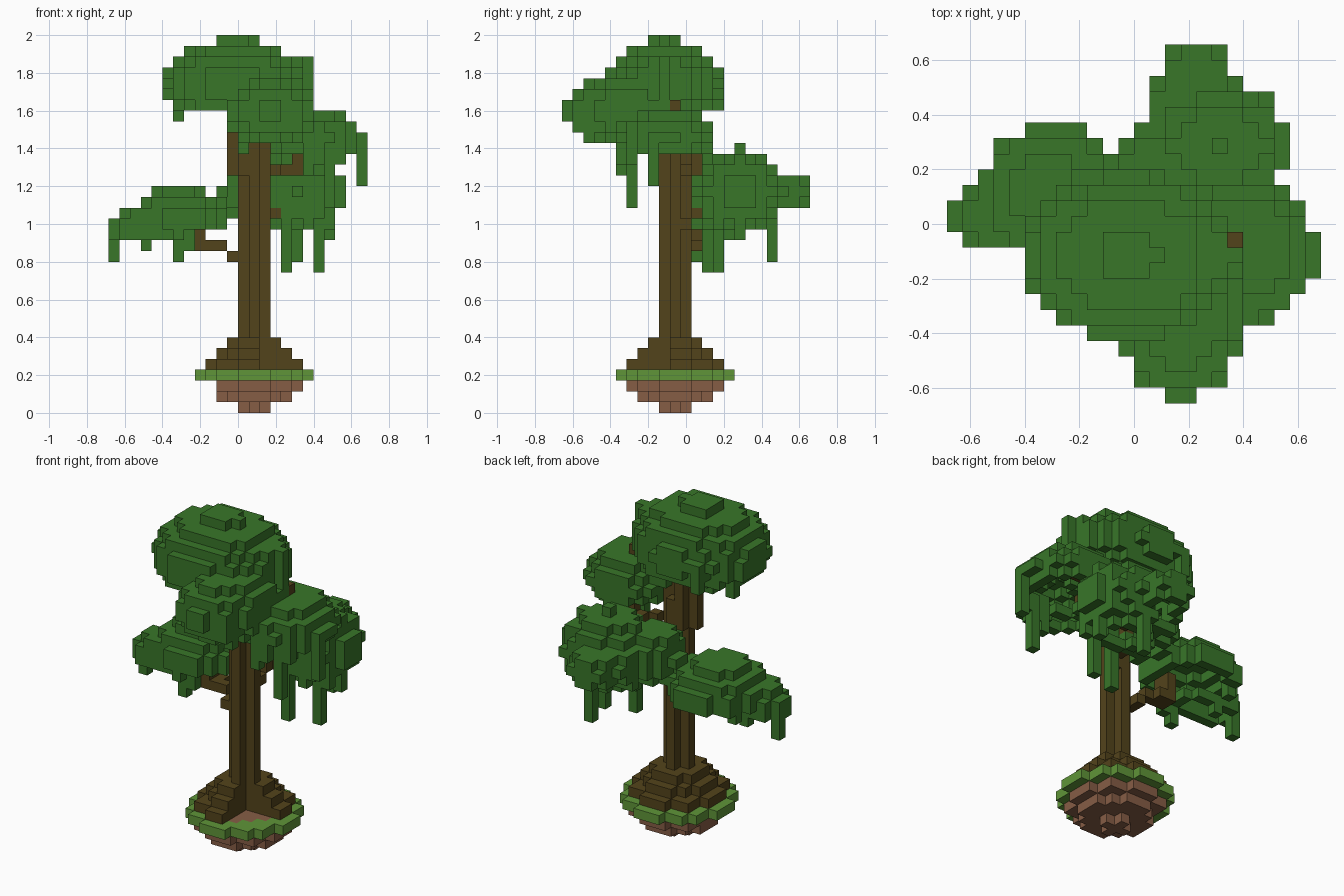
import bpy, bmesh, random
from mathutils import Vector, Matrix

random.seed(4)
if "Cube" in bpy.data.objects:
    bpy.data.objects.remove(bpy.data.objects["Cube"])

UNIT = 2 / 35                      # edge of one block
ORIGIN = Vector((12, 11.5, 0))     # grid point that sits at the world origin
AXIS_I, AXIS_J = 13, 10            # grid column of the trunk
SIDES = [axis * sign for axis in Matrix.Identity(3) for sign in (1, -1)]
DOWN = SIDES[-1]


def material(name, red, green, blue):
    colour = (red, green, blue, 1)
    mat = bpy.data.materials.new(name)
    mat.use_nodes = True
    mat.diffuse_color = colour
    shader = mat.node_tree.nodes["Principled BSDF"]
    shader.inputs["Base Color"].default_value = colour
    return mat


def neighbour(cell, direction):
    return tuple(round(c) for c in Vector(cell) + direction)


def disk(level, size, lean=0):
    """Round layer of blocks around the trunk; size 1 is a plus shape."""
    span = range(-size, size + 1)
    return {(AXIS_I + lean + a, AXIS_J + b, level) for a in span for b in span
            if Vector((a, b)).length <= size + 0.3}


def post(low, high, lean=0):
    """Upright stem with a plus-shaped section."""
    return set().union(*(disk(level, 1, lean) for level in range(low, high)))


def column(i, j, low, high):
    return {(i, j, level) for level in range(low, high)}


def branch(height, run, depth, rise):
    """Limb that leaves the trunk in a straight line and turns up at its tip."""
    start = Vector((AXIS_I, AXIS_J, height))
    end = start + Vector((run, depth, rise))
    steps = max(abs(run), abs(depth))
    limb = {tuple(round(c) for c in start.lerp(end, s / steps)) for s in range(steps + 1)}
    tip_i, tip_j, tip_k = (round(c) for c in end)
    return limb | column(tip_i, tip_j, tip_k, tip_k + 3)


def blob(centre, radii, below):
    """Ellipsoid of blocks cut flat a few layers below its centre."""
    ci, cj, ck = centre
    ri, rj, rk = radii
    return {(i, j, k) for i in range(int(ci - ri), int(ci + ri) + 2)
            for j in range(int(cj - rj), int(cj + rj) + 2)
            for k in range(round(ck - below), round(ck + rk) + 1)
            if ((i - ci) / ri) ** 2 + ((j - cj) / rj) ** 2 + ((k - ck) / rk) ** 2 <= 1}


def canopy(solid, vines):
    """Leaf mass hollowed from beneath, with a ragged hem and hanging vines."""
    shell = {cell for cell in solid
             if any(neighbour(cell, d) not in solid for d in SIDES if d != DOWN)}
    under = [neighbour(cell, DOWN) for cell in sorted(shell)]
    hem = {cell for cell in under if cell not in solid and random.random() < 0.08}
    return shell.union(hem, *(column(*vine) for vine in vines))


def build(name, cells, mat):
    """Mesh only the outer faces of a set of blocks."""
    bm = bmesh.new()
    corners = {}

    def vert(point):
        key = tuple(round(c) for c in point)
        if key not in corners:
            corners[key] = bm.verts.new((Vector(key) - ORIGIN) * UNIT)
        return corners[key]

    half = Vector((0.5, 0.5, 0.5))
    for cell in sorted(cells):
        for d in SIDES:
            if neighbour(cell, d) in cells:
                continue
            u = d.yzx
            w = d.cross(u)
            middle = Vector(cell) + half + d / 2
            bm.faces.new([vert(middle + offset / 2)
                          for offset in (-u - w, u - w, u + w, w - u)])
    mesh = bpy.data.meshes.new(name)
    bm.to_mesh(mesh)
    bm.free()
    mesh.materials.append(mat)
    bpy.context.collection.objects.link(bpy.data.objects.new(name, mesh))


leaf = material("leaf green", 0.04, 0.18, 0.022)
wood = material("bark brown", 0.086, 0.057, 0.011)
turf = material("grass green", 0.115, 0.3, 0.04)
soil = material("soil brown", 0.24, 0.11, 0.06)

# Island: stepped soil, cut straight on one side, under a ring of grass
dirt = {cell for cell in disk(0, 1) | disk(1, 3) | disk(2, 4) | disk(3, 3)
        if cell[0] > AXIS_I - 4}
build("soil", dirt, soil)
build("grass", disk(3, 5) - dirt, turf)

# Roots step down around the trunk and leave one corner open
roots = {(i, j, k) for size in (2, 3, 4) for i, j, k in disk(8 - size, size)
         if i <= AXIS_I or j >= AXIS_J}

# Trunk leans one block sideways near the top
trunk = roots | post(4, 25) | post(22, 27, lean=-1) | column(AXIS_I - 1, AXIS_J, 26, 31)
build("trunk", trunk, wood)

# Branches reach into each mass of leaves
branches = (branch(14, -5, 2, 1) | branch(14, -5, 1, 1) | branch(17, 3, 5, 2)
            | branch(21, 4, 2, 1) | branch(25, 5, 0, 1) | branch(26, 0, -5, 1)) - trunk
build("branches", branches, wood)

# Leaf masses: ellipsoids with their hanging vines
front_leaves = blob((14.5, 5.5, 27.5), (4.4, 5.6, 3.5), below=2.5)
left_leaves = blob((18.5, 9.3, 25), (4.7, 4.7, 2.7), below=1)
back_leaves = blob((17, 16, 20), (4.6, 4, 4), below=3)
back_tip = blob((15.5, 18.5, 20), (3, 4.2, 2), below=1)
back_link = blob((13, 14.5, 20), (3.2, 3.2, 3), below=2)
right_leaves = blob((6.2, 13, 17.5), (4.6, 4.5, 3), below=0.6)
right_tip = blob((3.2, 11.5, 16.5), (3.7, 2.3, 2.2), below=0.6)
canopies = {
    "top_leaves": canopy(
        blob((11.2, 8.9, 30), (6.8, 5.4, 4.2), below=2),
        [(6, 11, 27, 30), (8, 14, 28, 31), (18, 9, 28, 33)]),
    "front_left_leaves": canopy(
        front_leaves | left_leaves,
        [(23, 8, 21, 25), (20, 6, 19, 25), (18, 5, 22, 25)]),
    "back_left_leaves": canopy(
        back_leaves | back_tip | back_link,
        [(16, 13, 13, 19), (19, 14, 13, 19), (17, 19, 14, 18)]),
    "right_leaves": canopy(
        right_leaves | right_tip,
        [(0, 12, 14, 17), (6, 10, 14, 17), (7, 10, 15, 17)]),
}
for name, cells in canopies.items():
    build(name, cells - trunk - branches, leaf)
